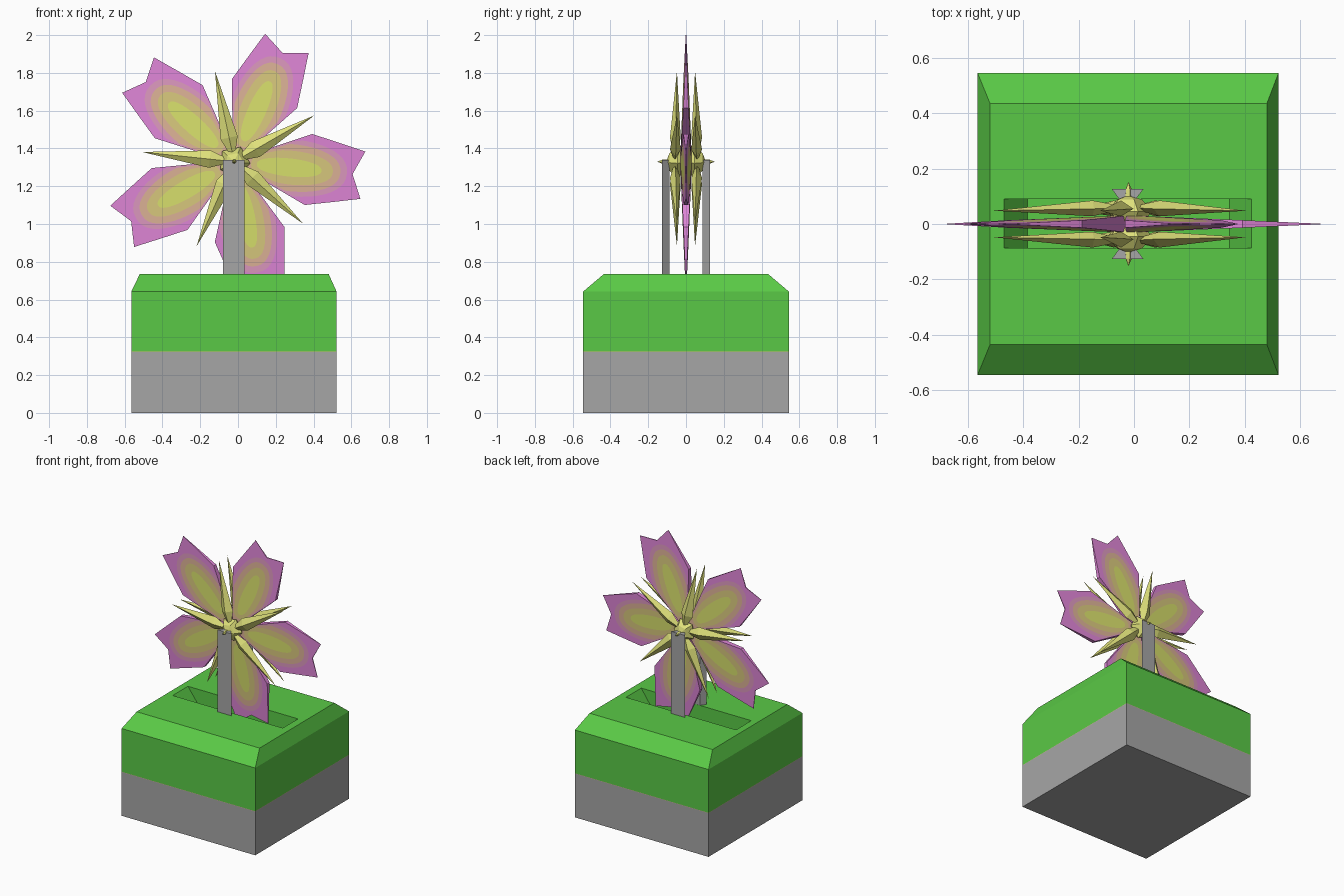
import bpy, bmesh, math
from mathutils import Vector

if "Cube" in bpy.data.objects:
    bpy.data.objects.remove(bpy.data.objects["Cube"])

def material(name, r, g, b):
    m = bpy.data.materials.new(name)
    m.diffuse_color = [((c / 255 + 0.055) / 1.055) ** 2.4 for c in (r, g, b)] + [1]
    m.use_nodes = True
    m.node_tree.nodes["Principled BSDF"].inputs["Base Color"].default_value = m.diffuse_color
    return m

GREEN = material("grass green", 90, 201, 70)
GREY = material("stone grey", 166, 166, 166)
TAN = material("tan trim", 218, 180, 140)
YELLOW = material("spike yellow", 222, 224, 122)
MAGENTA = material("petal magenta", 222, 133, 214)
MAUVE = material("petal mauve", 220, 152, 190)
DUSK = material("petal dusky tan", 220, 178, 150)
OLIVE = material("petal olive tan", 216, 200, 125)
CORE = material("petal core yellow", 216, 224, 108)

CX, CZ = -0.02, 1.33   # flower centre

def finish(name, bm, mats):
    bmesh.ops.remove_doubles(bm, verts=bm.verts, dist=1e-5)
    bmesh.ops.recalc_face_normals(bm, faces=bm.faces)
    me = bpy.data.meshes.new(name)
    bm.to_mesh(me)
    bm.free()
    for m in mats:
        me.materials.append(m)
    bpy.context.collection.objects.link(bpy.data.objects.new(name, me))

def bridge(bm, a, b, mat=0):
    n = len(a)
    for i in range(n):
        bm.faces.new((a[i], a[(i + 1) % n], b[(i + 1) % n], b[i])).material_index = mat

def loft(name, rings, mat, start=True, end=True):
    bm = bmesh.new()
    loops = [[bm.verts.new(p) for p in r] for r in rings]
    for a, b in zip(loops, loops[1:]):
        bridge(bm, a, b)
    if start:
        bm.faces.new(loops[0])
    if end:
        bm.faces.new(loops[-1])
    finish(name, bm, [mat])

def rect(x0, x1, y0, y1, z):
    return [(x0, y0, z), (x1, y0, z), (x1, y1, z), (x0, y1, z)]

# Base: stone foot, thin trim, chamfered grass block with a slot
foot = (-0.565, 0.522, -0.545, 0.545)
loft("stone_foot", [rect(*foot, 0), rect(*foot, 0.322)], GREY)
loft("trim_line", [rect(*foot, 0.322), rect(*foot, 0.324)], TAN, False, False)
loft("grass_block", [rect(*foot, 0.324), rect(*foot, 0.642),
                     rect(-0.52, 0.48, -0.435, 0.435, 0.735),
                     rect(-0.47, 0.425, -0.087, 0.09, 0.735),
                     rect(-0.385, 0.345, -0.087, 0.09, 0.62)], GREEN, False)

# Posts: trapezoid section, wide side outward
for s, side in ((-1, "front"), (1, "back")):
    sec = [(-0.08, 0.126), (0.034, 0.126), (0.005, 0.088), (-0.052, 0.088)]
    loft(side + "_post", [[(x, s * y, z) for x, y in sec] for z in (0.73, 1.338)], GREY)

def polar(angle, u, v, y):
    c, s = math.cos(angle), math.sin(angle)
    return Vector((CX + u * c - v * s, y, CZ + u * s + v * c))

# Petals: flat wedges, thick at the root, with nested rounded colour bands
OUTER = [(0.03, 0.02), (0.2, 0.1), (0.395, 0.189), (0.54, 0.158), (0.685, 0.126), (0.63, 0)]
SUB = 4
N = SUB * (len(OUTER) - 1)
# inner contours: start, end, half width, share of the outline allowed
BANDS = [(0.04, 0.60, 0.150, 0.97), (0.06, 0.565, 0.125, 0.9),
         (0.09, 0.525, 0.090, 0.75), (0.12, 0.465, 0.048, 0.5)]

def mirror_half(half):
    return half + [(u, -v) for u, v in half[-2::-1]]

def outline():
    half = []
    for (u0, v0), (u1, v1) in zip(OUTER, OUTER[1:]):
        half += [(u0 + (u1 - u0) * k / SUB, v0 + (v1 - v0) * k / SUB) for k in range(SUB)]
    return mirror_half(half + [OUTER[-1]])

def band(u0, u1, h, share):
    half = []
    for i in range(N + 1):
        t = (i + 0.4) / (N + 0.4)
        u = u0 + (u1 - u0) * (1 - math.cos(math.pi * t)) / 2
        v = h * math.sin(math.pi * t) ** 0.85 if i < N else 0
        half.append((u, min(v, share * (0.006 + 0.47 * u))))
    return mirror_half(half)

CONTOURS = [outline()] + [band(*b) for b in BANDS]

for n in range(5):
    a = math.radians(66 + 72 * n)
    bm = bmesh.new()
    rims = []
    for s in (-1, 1):
        loops = [[bm.verts.new(polar(a, u, v, s * (0.001 + 0.03 * max(0, 1 - u / 0.686))))
                  for u, v in c] for c in CONTOURS]
        for i in range(len(loops) - 1):
            bridge(bm, loops[i], loops[i + 1], i)
        bm.faces.new(loops[-1]).material_index = 4
        rims.append(loops[0])
    bridge(bm, *rims)
    finish(f"petal_{n + 1}", bm, [MAGENTA, MAUVE, DUSK, OLIVE, CORE])

# Spiked stars in front of and behind the petals, each with a hub and axle point
for s, side in ((-1, "front"), (1, "back")):
    bm = bmesh.new()
    for n in range(5):
        a = math.radians(30 + 72 * n)
        root = bm.verts.new(polar(a, 0.0, 0, s * 0.06))
        tip = bm.verts.new(polar(a, 0.49, 0, s * 0.048))
        ring = [bm.verts.new(polar(a, 0.13, v, s * y))
                for v, y in ((0.046, 0.055), (0, 0.085), (-0.046, 0.055), (0, 0.028))]
        for i in range(4):
            p, q = ring[i], ring[(i + 1) % 4]
            bm.faces.new((p, q, root))
            bm.faces.new((p, q, tip))
    finish(side + "_star", bm, [YELLOW])
    hub = [[polar(math.radians(66 + 72 * n), r, 0, s * y) for n in range(5)]
           for r, y in ((0.05, 0.0), (0.085, 0.045), (0.05, 0.088), (0.014, 0.1),
                        (0.012, 0.125), (0.001, 0.15))]
    loft(side + "_hub", hub, YELLOW)
